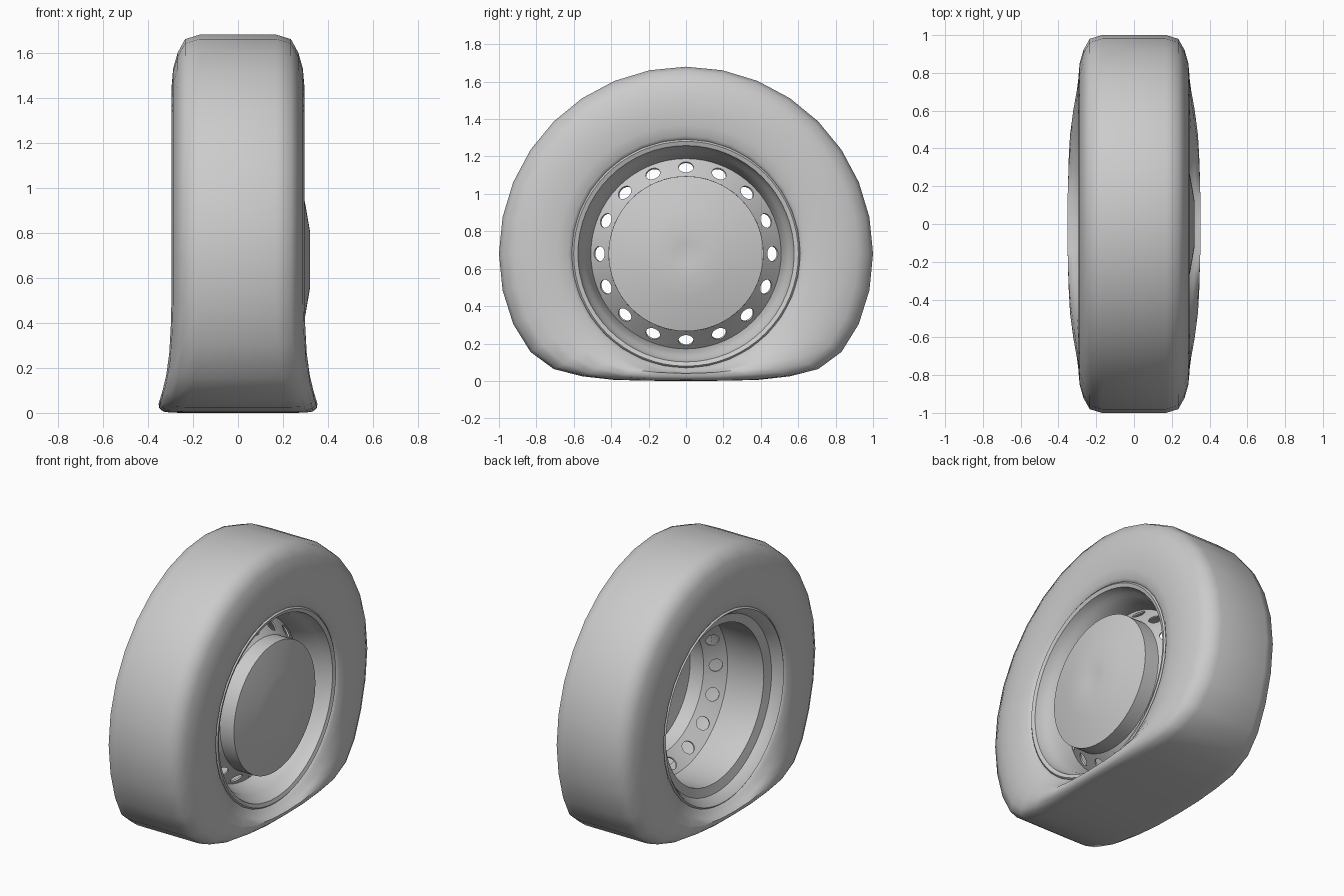
import bpy, bmesh
from math import sin, cos, pi, radians, exp, log
from mathutils import Matrix, Vector

cube = bpy.data.objects.get("Cube")
if cube:
    bpy.data.objects.remove(cube)

AXLE = 0.68   # height of the axle
HOLES = 16

grey = bpy.data.materials.new("plain grey")
grey.use_nodes = True
COLOUR = (0.6, 0.6, 0.6, 1)
grey.diffuse_color = COLOUR
grey.node_tree.nodes["Principled BSDF"].inputs["Base Color"].default_value = COLOUR


def add_object(name, bm):
    mesh = bpy.data.meshes.new(name)
    bm.to_mesh(mesh)
    bm.free()
    mesh.materials.append(grey)
    obj = bpy.data.objects.new(name, mesh)
    bpy.context.collection.objects.link(obj)
    return obj


def revolve(profile, sides, closed=False):
    """Spin (x, radius) points around the axle."""
    bm = bmesh.new()
    rings = [[bm.verts.new((x, r * sin(2 * pi * i / sides), AXLE + r * cos(2 * pi * i / sides)))
              for x, r in profile] for i in range(sides)]
    count = len(profile)
    for i in range(sides):
        a, b = rings[i], rings[(i + 1) % sides]
        for j in range(count if closed else count - 1):
            k = (j + 1) % count
            bm.faces.new((a[j], a[k], b[k], b[j]))
    bmesh.ops.remove_doubles(bm, verts=bm.verts, dist=0.0001)
    bmesh.ops.recalc_face_normals(bm, faces=bm.faces)
    return bm


def smooth(obj, angle):
    bpy.ops.object.select_all(action="DESELECT")
    obj.select_set(True)
    bpy.context.view_layer.objects.active = obj
    bpy.ops.object.shade_smooth_by_angle(angle=radians(angle))


def thicken(obj, amount):
    mod = obj.modifiers.new("thickness", "SOLIDIFY")
    mod.thickness = amount
    mod.offset = 0


# Tyre: half section from tread centre to bead, mirrored
half = [(0.17, 1.0), (0.235, 0.98), (0.268, 0.92), (0.288, 0.85), (0.295, 0.77),
        (0.292, 0.69), (0.282, 0.63), (0.265, 0.605), (0.2, 0.59)]
section = [(-x, r) for x, r in reversed(half)] + half
bm = revolve(section, 32, closed=True)

# Flatten the underside softly on the ground and bulge the sidewalls
for v in bm.verts:
    radius = Vector((v.co.y, v.co.z - AXLE)).length
    t = min(max((radius - 0.61) / 0.14, 0), 1)
    t = t * t * (3 - 2 * t)
    lift = t * (0.11 * log(1 + exp(v.co.z / 0.11)) - v.co.z)
    if v.co.z < 0.45:
        v.co.z += lift
        bulge = 0.065 * (1 - exp(-lift / 0.06))
        v.co.x += bulge if v.co.x > 0 else -bulge
low = min(v.co.z for v in bm.verts)
for v in bm.verts:
    if v.co.z < 0.02:
        v.co.z -= low
tyre = add_object("tyre", bm)
smooth(tyre, 60)

# Rim barrel, open at the back
barrel = add_object("rim_barrel", revolve(
    [(0.262, 0.612), (0.272, 0.6), (0.265, 0.582), (0.21, 0.567), (0.19, 0.55),
     (0.12, 0.53), (0.05, 0.508), (-0.2, 0.505), (-0.215, 0.56), (-0.255, 0.585),
     (-0.272, 0.6), (-0.262, 0.612)], 64))
thicken(barrel, 0.01)
smooth(barrel, 35)

# Wheel disc: dished cap, cap wall and sloped flange
disc = add_object("wheel_disc", revolve(
    [(0.305, 0), (0.309, 0.06), (0.314, 0.13), (0.296, 0.235), (0.275, 0.34),
     (0.258, 0.41), (0.16, 0.41), (0.06, 0.51)], 64))
thicken(disc, 0.01)

# Vent holes cut square to the flange
bm = bmesh.new()
for i in range(HOLES):
    matrix = (Matrix.Translation((0, 0, AXLE)) @ Matrix.Rotation(2 * pi * i / HOLES, 4, "X")
              @ Matrix.Translation((0.11, 0, 0.46)) @ Matrix.Rotation(radians(45), 4, "Y"))
    bmesh.ops.create_cone(bm, cap_ends=True, segments=20, radius1=0.04, radius2=0.04,
                          depth=0.06, matrix=matrix)
cutter = add_object("vent_cutter", bm)
cutter.hide_render = True
cut = disc.modifiers.new("vents", "BOOLEAN")
cut.object = cutter
cut.operation = "DIFFERENCE"
cut.solver = "EXACT"

# Bake the cut so the cutter can go
bpy.context.view_layer.update()
final = bpy.data.meshes.new_from_object(disc.evaluated_get(bpy.context.evaluated_depsgraph_get()))
disc.modifiers.clear()
disc.data = final
bpy.data.objects.remove(cutter)
smooth(disc, 35)
